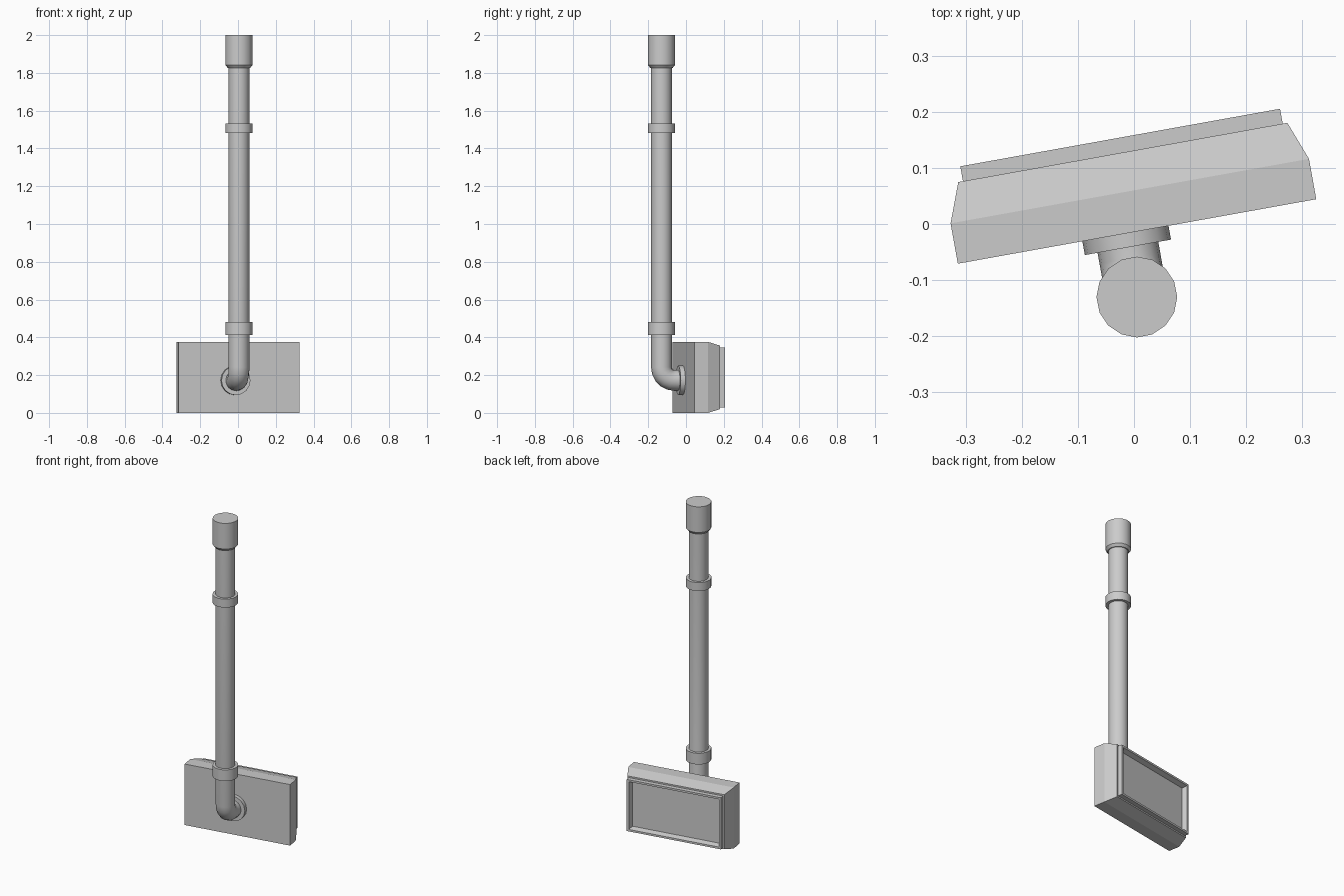
import bpy, bmesh
from math import sin, cos, pi, radians
from mathutils import Vector, Matrix

if "Cube" in bpy.data.objects:
    bpy.data.objects.remove(bpy.data.objects["Cube"])

TILT = radians(10.2)   # whole lamp head is turned about z
N = 16                 # pipe sides
PU, PV = -0.018, -0.129  # pipe axis in turned coordinates
HZ = 0.172             # height of horizontal pipe
R = 0.055              # pipe radius


def loft(name, rings, smooth=True):
    """Skin a list of equal-length point rings and cap both ends."""
    bm = bmesh.new()
    vs = [[bm.verts.new(p) for p in ring] for ring in rings]
    n = len(rings[0])
    for a, b in zip(vs, vs[1:]):
        for i in range(n):
            j = (i + 1) % n
            bm.faces.new((a[i], a[j], b[j], b[i]))
    bm.faces.new(vs[0][::-1])
    bm.faces.new(vs[-1])
    bmesh.ops.recalc_face_normals(bm, faces=bm.faces)
    me = bpy.data.meshes.new(name)
    bm.to_mesh(me)
    bm.free()
    ob = bpy.data.objects.new(name, me)
    bpy.context.collection.objects.link(ob)
    ob.rotation_euler.z = TILT
    if smooth:
        bpy.ops.object.select_all(action='DESELECT')
        ob.select_set(True)
        bpy.context.view_layer.objects.active = ob
        bpy.ops.object.shade_smooth_by_angle(angle=radians(35))
    return ob


def circle(c, r, a):
    """Circle whose axis is pitched by angle a from -z (0) towards +y (pi/2)."""
    up = Vector((0, cos(a), sin(a)))
    side = Vector((1, 0, 0))
    c = Vector(c)
    return [c + r * (cos(t) * side + sin(t) * up)
            for t in (2 * pi * i / N - (TILT if a == 0 else 0) for i in range(N))]


def rect(v, hw, hh):
    return [(0.003 + x * hw, v, 0.188 + z * hh)
            for x, z in ((-1, -1), (1, -1), (1, 1), (-1, 1))]


def turned(name, profile):
    """Vertical turned part on the pipe axis from (radius, z) pairs."""
    return loft(name, [circle((PU, PV, z), r, 0) for r, z in profile])


# housing: box, tapered back, stepped rim, recessed panel
loft("lamp_housing", [rect(*p) for p in (
    (-0.014, 0.3245, 0.188), (0.059, 0.3245, 0.188), (0.129, 0.298, 0.168),
    (0.129, 0.2895, 0.159), (0.156, 0.2895, 0.159), (0.156, 0.277, 0.147),
    (0.126, 0.268, 0.138))], smooth=False)

# pipe with elbow into the housing
BEND, STEPS = 0.07, 5
path = [circle((PU, PV, 1.9), R, -1e-9 * 0)]
for i in range(STEPS + 1):
    a = pi / 2 * i / STEPS
    c = (PU, PV + BEND * (1 - cos(a)), HZ + BEND * (1 - sin(a)))
    side, up = Vector((1, 0, 0)), Vector((0, cos(a), sin(a)))
    off = TILT * (1 - i / STEPS)
    path.append([Vector(c) + R * (cos(t) * side + sin(t) * up)
                 for t in (2 * pi * k / N - off for k in range(N))])
path.append(circle((PU, -0.012, HZ), R, pi / 2))
loft("pipe", path)

# wall flange
loft("flange", [circle((PU, v, HZ), 0.078, pi / 2) for v in (-0.039, -0.012)])

# collars and top socket
for name, lo, hi in (("lower_collar", 0.412, 0.481), ("upper_collar", 1.481, 1.533)):
    turned(name, [(0.072, lo), (0.072, hi)])
turned("top_socket", [(0.06, 1.827), (0.072, 1.842), (0.072, 2.0)])
